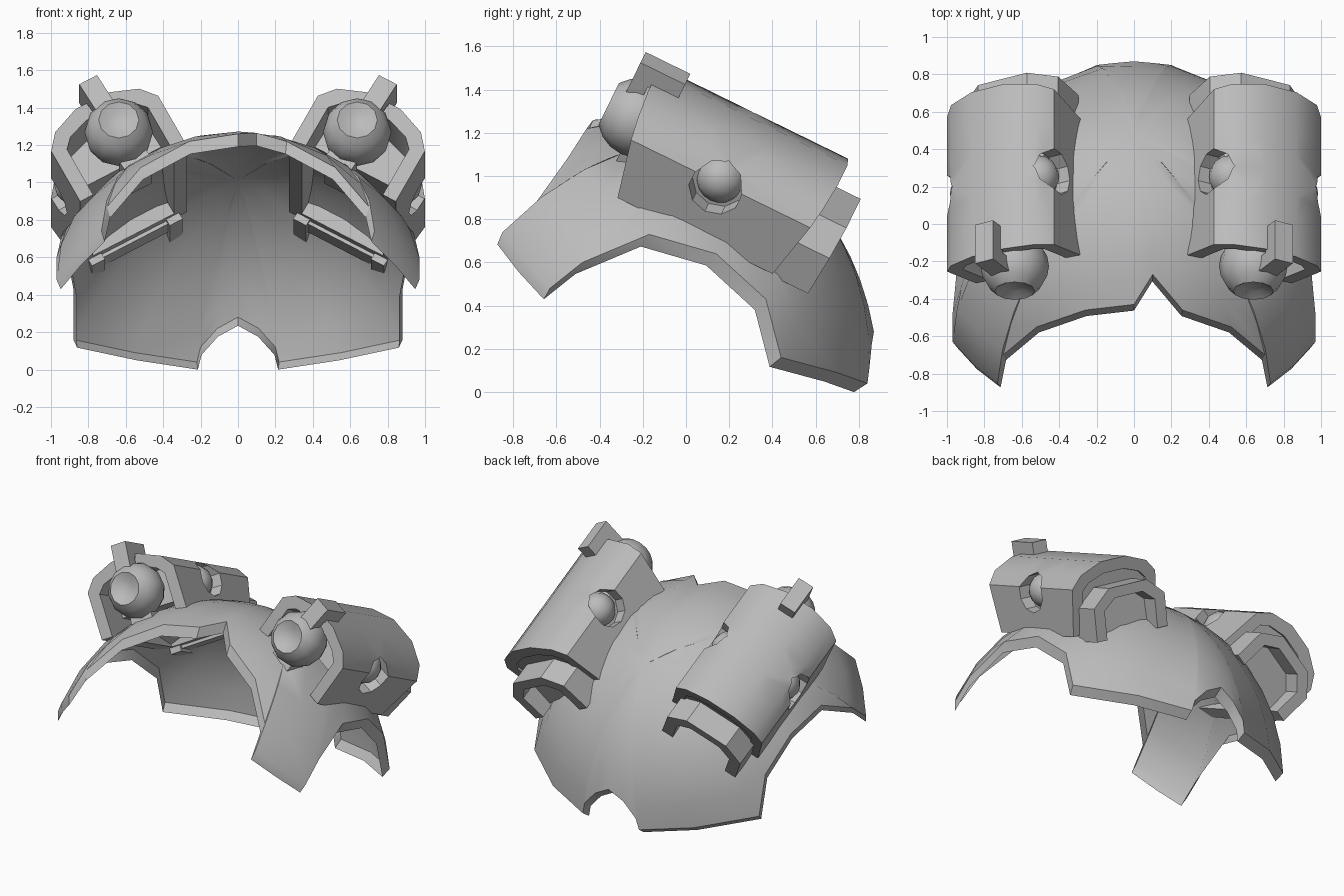
import bpy, bmesh, math
from mathutils import Matrix, Vector

cube = bpy.data.objects.get("Cube")
if cube:
    bpy.data.objects.remove(cube, do_unlink=True)

grey = bpy.data.materials.new("plain grey")
grey.use_nodes = True
grey.diffuse_color = (0.5, 0.5, 0.5, 1)
grey.node_tree.nodes["Principled BSDF"].inputs["Base Color"].default_value = (0.5, 0.5, 0.5, 1)


def make_object(name, bm, matrix=None):
    if matrix:
        bm.transform(matrix)
    bmesh.ops.recalc_face_normals(bm, faces=bm.faces)
    mesh = bpy.data.meshes.new(name)
    bm.to_mesh(mesh)
    bm.free()
    mesh.materials.append(grey)
    obj = bpy.data.objects.new(name, mesh)
    bpy.context.collection.objects.link(obj)
    return obj


def smooth(obj, degrees=30):
    bpy.ops.object.select_all(action='DESELECT')
    obj.select_set(True)
    bpy.context.view_layer.objects.active = obj
    bpy.ops.object.shade_smooth_by_angle(angle=math.radians(degrees))


# Dome shell: rings spread from a pole out to the trimmed rim, then a folded lip
CENTRE, RADIUS, RINGS = Vector((0, -0.22, 0.2)), 1.065, 7
POLE = Vector((0, 0.65, 0.76)).normalized()
front = (0, -0.43, 1.26)
front_notch = (0.1, -0.27, 1.265)
side_rim = [(0.26, -0.46, 1.22), (0.52, -0.55, 1.08), (0.70, -0.70, 0.87),
            (0.73, -0.85, 0.74), (0.86, -0.75, 0.61), (0.97, -0.63, 0.48),
            (0.97, -0.48, 0.60), (0.94, -0.17, 0.73), (0.92, 0.14, 0.64),
            (0.88, 0.37, 0.43), (0.88, 0.44, 0.16), (0.55, 0.70, 0.09),
            (0.22, 0.84, 0.04), (0.20, 0.85, 0.12), (0.11, 0.86, 0.22)]
back = (0, 0.87, 0.28)
rim = [front, front_notch] + side_rim + [back]
rim += [(-x, y, z) for x, y, z in reversed(side_rim)]
spokes = [Vector(p) - CENTRE for p in rim]

bm = bmesh.new()
pole_vert = bm.verts.new(CENTRE + POLE * RADIUS)
rings = []
for i in range(1, RINGS + 1):
    f = i / RINGS
    rings.append([CENTRE + POLE.slerp(s.normalized(), f) * (RADIUS + (s.length - RADIUS) * f ** 3)
                  for s in spokes])
rings.append([CENTRE + s - POLE * 0.058 - s.normalized() * 0.025 for s in spokes])
previous = None
for points in rings:
    ring = [bm.verts.new(p) for p in points]
    for j in range(len(ring)):
        k = (j + 1) % len(ring)
        if previous:
            bm.faces.new((previous[j], ring[j], ring[k], previous[k]))
        else:
            bm.faces.new((pole_vert, ring[j], ring[k]))
    previous = ring
dome = make_object("dome_shell", bm)
if dome.data.polygons[0].normal.dot(POLE) < 0:
    dome.data.flip_normals()
smooth(dome, 35)

# Pod frame: u across the pod, v away from the dome, w backward along it
AXIS = Vector((0, 0.898, -0.44)).normalized()
OUT = Vector((0.5, 0.381, 0.778)).normalized()
ACROSS = AXIS.cross(OUT)
POD = Matrix((ACROSS, OUT, AXIS)).transposed().to_4x4() @ Matrix.Translation((0.067, 0, 0))
PORT_V, PORT_W, PORT_RADIUS = 1.268, -0.29, 0.12


def mirrored(half):
    return half + [(-u, v) for u, v in reversed(half) if u]


def arch(outside, inside):
    return mirrored(outside) + list(reversed(mirrored(inside)))


def prism_mesh(profile, w0, w1, slant=0.0):
    bm = bmesh.new()
    ends = [[bm.verts.new((u, v, w + s * slant * (v - 1))) for u, v in profile]
            for w, s in ((w0, -1), (w1, 1))]
    bm.faces.new(ends[0])
    bm.faces.new(ends[1])
    for i in range(len(profile)):
        j = (i + 1) % len(profile)
        bm.faces.new((ends[0][i], ends[0][j], ends[1][j], ends[1][i]))
    bmesh.ops.recalc_face_normals(bm, faces=bm.faces)
    return bm


def prism(name, profile, w0, w1, matrix, slant=0.0):
    return make_object(name, prism_mesh(profile, w0, w1, slant), matrix)


def box(name, u0, u1, v0, v1, w0, w1, matrix):
    return prism(name, [(u0, v0), (u1, v0), (u1, v1), (u0, v1)], w0, w1, matrix)


def outer_skin(bm):
    """Outward facing side faces, near the shoulders of the casing."""
    bm.normal_update()
    found = []
    for f in bm.faces:
        c, n = f.calc_center_median(), f.normal
        outward = n.x * c.x + n.y * (c.y - 1.1) > 0
        if abs(n.z) < 0.5 and abs(c.x) > 0.17 and n.y > -0.5 and outward:
            found.append(f)
    return found


def cut_ports(bm):
    """Cut a ten-sided recess into both shoulders of the casing."""
    centre = Vector((0, PORT_V, PORT_W))
    angles = [2 * math.pi * (i + 0.5) / 10 for i in range(10)]
    normals = [Vector((0, math.cos(a), math.sin(a))) for a in angles]
    for n in normals:
        faces = outer_skin(bm)
        edges = {e for f in faces for e in f.edges}
        verts = {v for f in faces for v in f.verts}
        bmesh.ops.bisect_plane(bm, geom=faces + list(edges) + list(verts), dist=1e-5,
                               plane_co=centre + n * PORT_RADIUS, plane_no=n)
    inside = [f for f in outer_skin(bm)
              if all((f.calc_center_median() - centre).dot(n) < PORT_RADIUS for n in normals)]
    bmesh.ops.delete(bm, geom=inside, context='FACES')
    edges = [e for e in bm.edges if e.is_boundary]
    walls = bmesh.ops.extrude_edge_only(bm, edges=edges)["geom"]
    for v in walls:
        if isinstance(v, bmesh.types.BMVert):
            v.co.x -= math.copysign(0.09, v.co.x)


def ball(name, centre, radius, matrix, dished=False):
    bm = bmesh.new()
    bmesh.ops.create_uvsphere(bm, u_segments=12, v_segments=10, radius=radius)
    if dished:
        plane = -radius * math.cos(math.radians(36))
        for v in bm.verts:
            if v.co.z < plane:
                v.co.z = 2 * plane - v.co.z
    smooth(make_object(name, bm, matrix @ Matrix.Translation(centre)), 40)


outer = [(0.33, 1.0), (0.33, 1.31), (0.26, 1.39), (0.1, 1.45)]
inner = [(0.25, 1.0), (0.25, 1.28), (0.20, 1.33), (0.08, 1.37)]
core = [(0.25, 1.14)] + inner[1:]
bracket_out = [(0.28, 0.96), (0.28, 1.18), (0.15, 1.29)]
bracket_in = [(0.2, 0.96), (0.2, 1.15), (0.11, 1.22)]
panel = [(0.21, 0.98)] + bracket_in[1:]

for side, sign in (("left", 1), ("right", -1)):
    m = Matrix.Diagonal((sign, 1, 1, 1)) @ POD

    # Hooded casing with a round port in each shoulder
    bm = prism_mesh(arch(outer, inner), -0.68, 0.12, 0.2)
    cut_ports(bm)
    smooth(make_object(side + "_pod_casing", bm, m), 32)

    # Filling and closed back inside the casing
    prism(side + "_pod_core", mirrored(core), -0.5, 0.1, m)
    prism(side + "_pod_back_wall", mirrored(inner), 0.06, 0.12, m, 0.15)

    # Arched bracket behind the casing, with a recessed panel
    prism(side + "_rear_bracket", arch(bracket_out, bracket_in), 0.08, 0.31, m, 0.08)
    prism(side + "_rear_panel", mirrored(panel), 0.1, 0.2, m)

    # Front ball with a dished face, its rest, and the port balls
    ball(side + "_front_ball", (-0.035, 1.22, -0.76), 0.183, m, True)
    box(side + "_ball_rest", -0.11, 0.05, 1.0, 1.07, -0.76, -0.45, m)
    for end, u in (("outer", 0.205), ("inner", -0.205)):
        ball(side + "_" + end + "_port_ball", (u, PORT_V, PORT_W), 0.115, m)

    # Hooked clip over the front lip
    box(side + "_clip_top", -0.08, 0.03, 1.43, 1.53, -0.86, -0.63, m)
    box(side + "_clip_hook", -0.08, 0.03, 1.35, 1.45, -0.86, -0.78, m)
